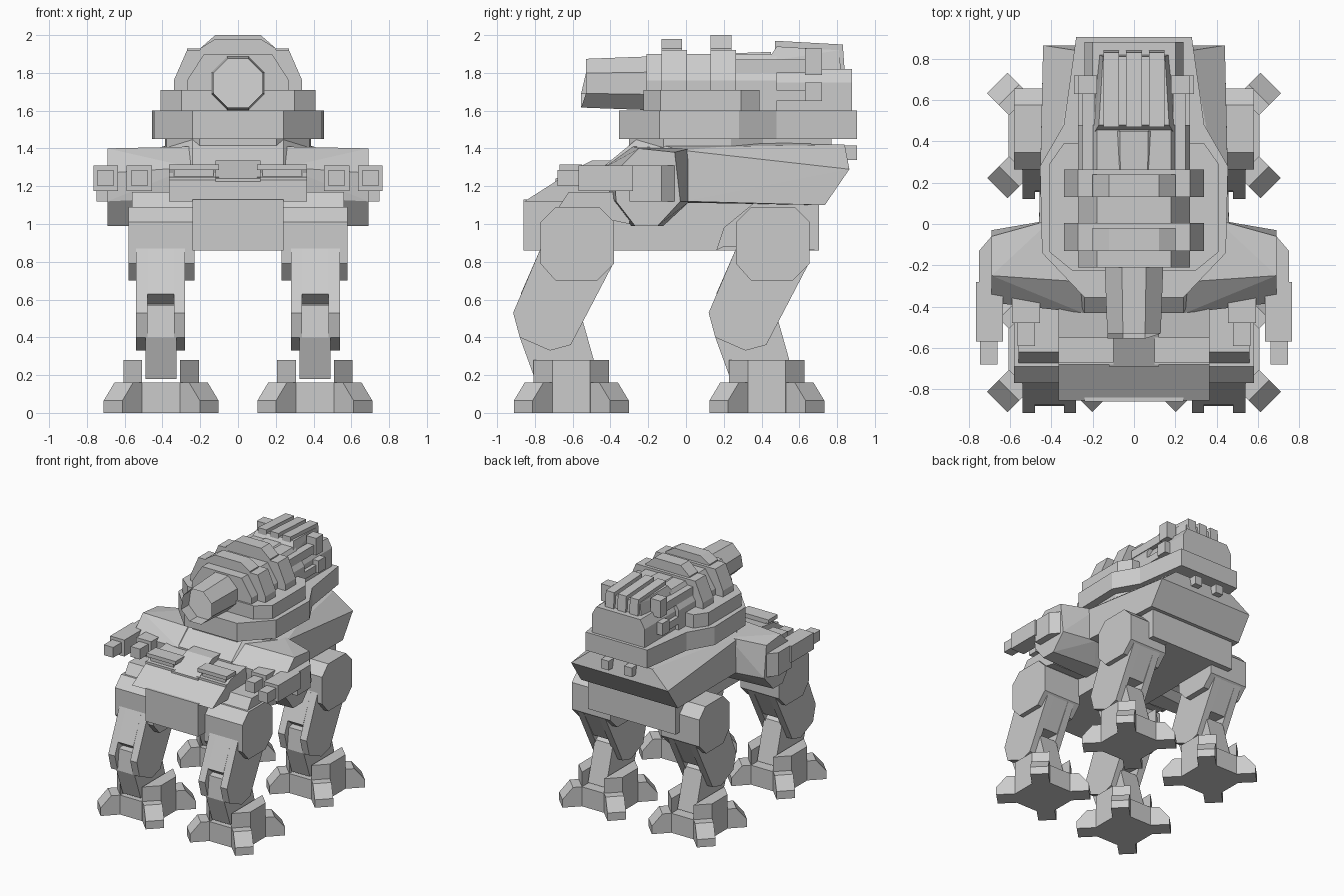
import bpy, bmesh, math
from mathutils import Matrix, Vector

if "Cube" in bpy.data.objects:
    bpy.data.objects.remove(bpy.data.objects["Cube"], do_unlink=True)

grey = bpy.data.materials.new("armour grey")
grey.use_nodes = True
grey.diffuse_color = (0.6, 0.6, 0.6, 1)
grey.node_tree.nodes["Principled BSDF"].inputs["Base Color"].default_value = (0.6, 0.6, 0.6, 1)


def finish(name, bm):
    bmesh.ops.recalc_face_normals(bm, faces=bm.faces[:])
    mesh = bpy.data.meshes.new(name)
    bm.to_mesh(mesh)
    bm.free()
    mesh.materials.append(grey)
    obj = bpy.data.objects.new(name, mesh)
    bpy.context.collection.objects.link(obj)
    return obj


def prism(name, axis, profile, lo, hi, move=(0, 0, 0), turn=0):
    """Extrude a profile: 'x' takes (y, z), 'y' takes (x, z), 'z' takes (x, y)."""
    place = {"x": lambda p, d: (d, *p), "y": lambda p, d: (p[0], d, p[1]), "z": lambda p, d: (*p, d)}[axis]
    bm = bmesh.new()
    a, b = ([bm.verts.new(place(p, d)) for p in profile] for d in (lo, hi))
    bm.faces.new(a)
    bm.faces.new(b)
    for i in range(len(a)):
        j = (i + 1) % len(a)
        bm.faces.new((a[i], a[j], b[j], b[i]))
    bm.transform(Matrix.Translation(move) @ Matrix.Rotation(turn, 4, "Z"))
    return finish(name, bm)


def box(name, x, y, z):
    return prism(name, "z", [(x[0], y[0]), (x[1], y[0]), (x[1], y[1]), (x[0], y[1])], *z)


def both(name, x, y, z):
    for side, s in (("left", 1), ("right", -1)):
        box(f"{side}_{name}", sorted((s * x[0], s * x[1])), y, z)


def mirrored(half):
    """Close a half outline by reflecting it across x = 0."""
    return half + [(-x, v) for x, v in reversed(half)]


def hull(name, half):
    bm = bmesh.new()
    for x, y, z in half:
        for s in (1, -1):
            bm.verts.new((s * x, y, z))
    bmesh.ops.convex_hull(bm, input=bm.verts[:])
    bmesh.ops.dissolve_limit(bm, angle_limit=0.02, verts=bm.verts[:], edges=bm.edges[:])
    return finish(name, bm)


# Legs, drawn at the front pair and shifted back for the rear pair
hip = [(-.77, .79), (-.77, 1.01), (-.69, 1.09), (-.46, 1.09), (-.38, 1.01), (-.38, .79), (-.47, .7), (-.69, .7)]
thigh = [(-.77, .87), (-.915, .53), (-.88, .4), (-.72, .33), (-.61, .36), (-.38, .8), (-.5, .95)]
core = [(-.77, .87), (-.875, .63), (-.8, .57), (-.52, .55), (-.38, .8), (-.5, .95)]
shin = [(-.86, .57), (-.88, .4), (-.8, .18), (-.46, .18), (-.55, .5), (-.7, .6)]
sole = mirrored([(.1, -.2), (.2, -.1), (.2, .1), (.1, .2)])
toe = [(0, 0), (.36, 0), (.36, .065), (.28, .16), (0, .16)]
for end, dy in (("front", 0), ("rear", 1.035)):
    for side, s in (("left", 1), ("right", -1)):
        tag = f"{end}_{side}_"

        def limb(part, profile, a, b):
            prism(tag + part, "x", profile, s * a, s * b, (0, dy, 0))

        limb("hip", hip, .23, .58)
        limb("outer_thigh", thigh, .48, .54)
        limb("inner_thigh", thigh, .28, .34)
        limb("thigh_core", core, .34, .48)
        limb("shin", shin, .325, .49)
        foot = (s * .407, -.607 + dy, 0)
        prism(tag + "foot", "z", sole, 0, .16, foot)
        for k in range(4):
            prism(f"{tag}toe_{k + 1}", "y", toe, -.07, .07, foot, math.radians(45 + 90 * k))
        for part, t in (("outer_ankle", 1), ("inner_ankle", -1)):
            plate = [(t * .1, -.2), (t * .2, -.1), (t * .2, .1), (t * .1, .2)]
            prism(tag + part, "z", plate, .16, .28, foot)

# Lower body and chest
box("belly", (-.24, .24), (-.86, .705), (.86, 1.13))
prism("chest", "x", [(-.855, 1.12), (-.62, 1.27), (-.4, 1.3), (-.3, 1.12)], -.365, .365)
prism("chest_side_deck", "x", [(-.68, 1.08), (-.62, 1.17), (-.3, 1.17), (-.3, 1.0)], -.56, .56)
prism("rear_pelvis", "x", [(.2, .88), (.16, .86), (.2, .98), (.37, 1.12), (.705, 1.12), (.705, .86)], -.4, .4)
prism("chest_crest", "x", [(-.69, 1.2), (-.69, 1.24), (-.5, 1.335), (-.4, 1.335), (-.4, 1.2)], -.12, .12)
both("visor_upper_lip", (.1, .365), (-.67, -.55), (1.285, 1.315))
both("visor_lower_lip", (.1, .365), (-.68, -.6), (1.215, 1.25))
both("visor_slit", (.13, .34), (-.65, -.55), (1.25, 1.285))

# Upper hull with flared rear
hull("upper_hull", [(.24, -.43, 1.31), (.24, -.26, 1.45), (.24, -.43, 1.12), (.46, -.02, 1.39),
                    (.46, 0, 1.12), (.4, .2, 1.41), (.44, .865, 1.29), (.44, .735, 1.1),
                    (.28, .84, 1.42)])

# Shoulder beam, swept slightly at the tips
hull("shoulder_beam", [(.69, -.25, 1.4), (.69, -.06, 1.38), (.69, -.03, 1.12), (.69, -.15, .99),
                       (.69, -.27, .99), (.69, -.37, 1.12), (.69, -.38, 1.27), (.25, -.43, 1.3),
                       (.25, -.28, 1.41), (.4, .02, 1.4), (.4, .02, 1.12), (.3, -.12, .99),
                       (.3, -.29, .99), (.25, -.41, 1.14)])

# Arm guns
for side, s in (("left", 1), ("right", -1)):
    mount = [(.4, -.3), (.75, -.3), (.75, -.13), (.69, -.06), (.4, -.06)]
    prism(f"{side}_gun_mount", "z", [(s * x, y) for x, y in mount], 1.12, 1.31)
both("outer_gun", (.635, .765), (-.57, -.28), (1.175, 1.31))
both("inner_gun", (.455, .59), (-.48, -.28), (1.175, 1.31))
both("outer_barrel", (.66, .745), (-.68, -.57), (1.2, 1.285))
both("inner_barrel", (.48, .565), (-.59, -.48), (1.2, 1.285))

# Turret base and deck
ring = [(.24, -.355), (.445, -.14), (.455, .28), (.34, .48), (.28, .905)]
prism("turret_base", "z", mirrored(ring), 1.45, 1.6)
prism("turret_collar", "z", mirrored([(x * .85, y * .85) for x, y in ring]), 1.39, 1.45)
prism("turret_deck", "z", mirrored([(.3, -.225), (.41, -.135), (.41, .29), (.34, .39)]), 1.6, 1.71)
prism("turret_core", "y", mirrored([(.27, 1.6), (.27, 1.76), (.18, 1.9)]), -.21, .48)
prism("turret_shoulder", "y", mirrored([(.24, 1.6), (.24, 1.75), (.2, 1.82)]), .4, .88)

# Ribs wrapped around the turret
rib = [(.34, 1.62), (.34, 1.76), (.27, 1.92)]
for i, (y, top) in enumerate(((-.13, 1.98), (.13, 2.0))):
    prism(f"turret_rib_{i + 1}", "y", mirrored(rib), y, y + .135)
    prism(f"rib_cap_{i + 1}", "y", mirrored([(.2, 1.9), (.2, 1.93), (.12, top)]), y, y + .11)

# Main gun: tapered octagonal barrel with a recessed muzzle
bm = bmesh.new()
bmesh.ops.create_cone(bm, cap_ends=True, segments=8, radius1=.14, radius2=.18, depth=.98)
bm.transform(Matrix.Translation((0, -.04, 1.745)) @ Matrix.Rotation(-math.pi / 2, 4, "X")
             @ Matrix.Rotation(math.pi / 8, 4, "Z"))
bm.faces.ensure_lookup_table()
muzzle = min(bm.faces, key=lambda f: f.calc_center_median().y)
bmesh.ops.inset_region(bm, faces=[muzzle], thickness=.025)
hole = bmesh.ops.extrude_face_region(bm, geom=[muzzle])["geom"]
bmesh.ops.delete(bm, geom=[muzzle], context="FACES_ONLY")
bmesh.ops.translate(bm, verts=[g for g in hole if isinstance(g, bmesh.types.BMVert)], vec=Vector((0, .1, 0)))
finish("main_gun_barrel", bm)

# Rear power pack with raised fins
hull("power_pack", [(.2, .43, 1.6), (.2, .43, 1.86), (.17, .48, 1.94), (.15, .81, 1.92), (.2, .84, 1.6)])
fin = [(.47, 1.6), (.47, 1.97), (.83, 1.95), (.855, 1.6)]
for name, x in (("centre_fin", 0), ("left_fin", .11), ("right_fin", -.11)):
    prism(name, "x", fin, x - .038, x + .038)

# Pipes and clamps beside the power pack
both("upper_pipe", (.19, .25), (.25, .7), (1.8, 1.87))
both("lower_pipe", (.21, .27), (.35, .7), (1.65, 1.71))
both("upper_clamp", (.18, .27), (.63, .72), (1.79, 1.93))
both("lower_clamp", (.19, .29), (.63, .72), (1.65, 1.75))
both("rear_lamp", (.07, .14), (.8, .905), (1.34, 1.415))
